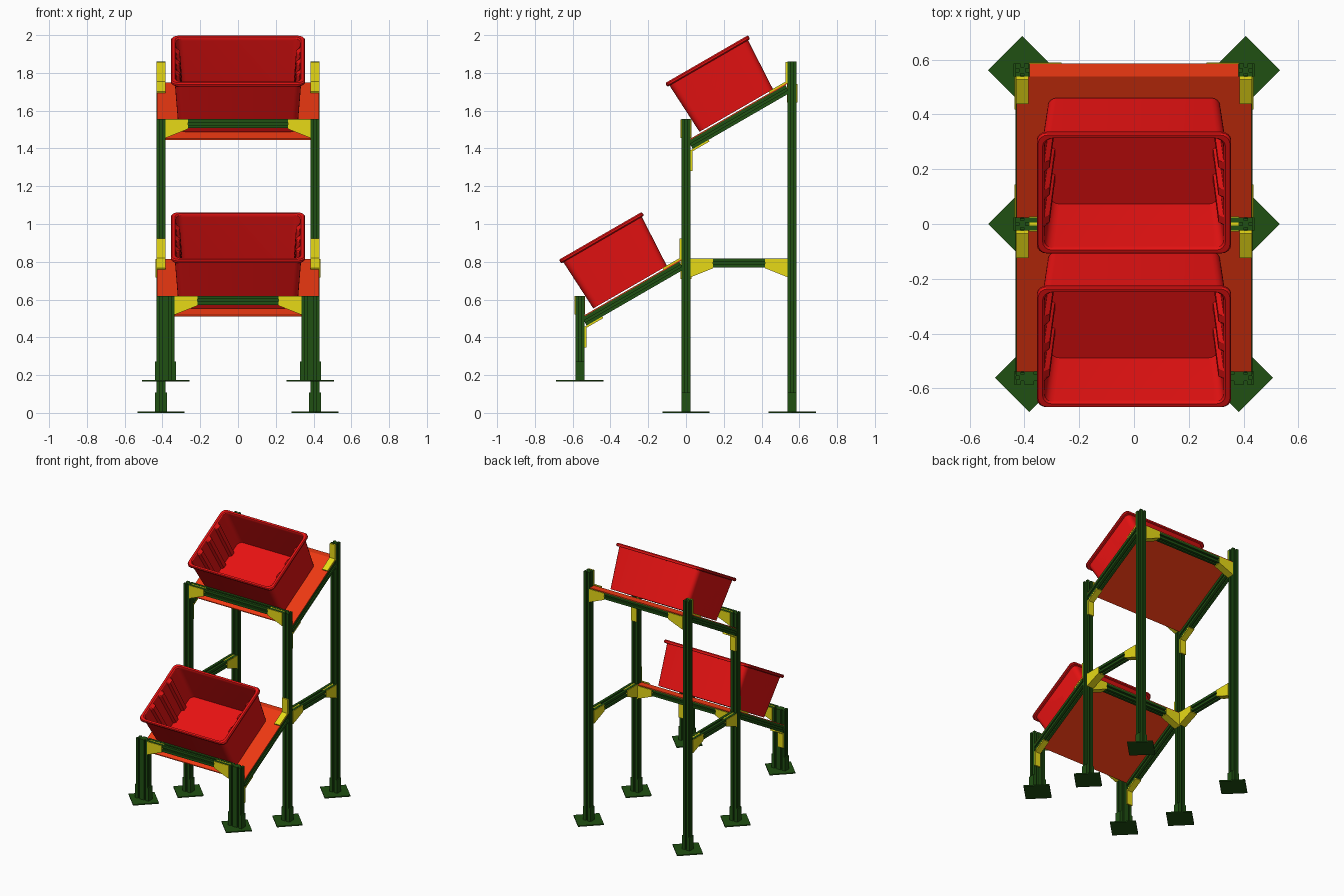
import bpy, bmesh, math
from mathutils import Vector as V, Matrix

if "Cube" in bpy.data.objects:
    bpy.data.objects.remove(bpy.data.objects["Cube"])

def material(name, rgb):
    m = bpy.data.materials.new(name)
    m.diffuse_color = (*rgb, 1)
    m.use_nodes = True
    m.node_tree.nodes["Principled BSDF"].inputs["Base Color"].default_value = m.diffuse_color
    return m

GREEN = material("green_metal", (0.014, 0.08, 0.006))
YELLOW = material("yellow_bracket", (0.8, 0.7, 0.008))
ORANGE = material("orange_sheet", (0.85, 0.04, 0.006))
RED = material("red_plastic", (0.8, 0.006, 0.006))

W = 0.048                      # profile width
H = W / 2
PX = 0.408                     # post centre in x
STEP = V((0, -0.562, -0.935))  # offset from upper to lower shelf
A = math.radians(30)
U = V((0, math.cos(A), math.sin(A)))    # up the slope
N = V((0, -math.sin(A), math.cos(A)))   # shelf normal

def finish(bm, name, mat):
    bmesh.ops.recalc_face_normals(bm, faces=bm.faces)
    me = bpy.data.meshes.new(name)
    bm.to_mesh(me)
    bm.free()
    ob = bpy.data.objects.new(name, me)
    bpy.context.collection.objects.link(ob)
    me.materials.append(mat)
    return ob

def loft(name, rings, mat):
    bm = bmesh.new()
    vs = [[bm.verts.new(p) for p in r] for r in rings]
    for a, b in zip(vs, vs[1:]):
        for i in range(len(a)):
            j = (i + 1) % len(a)
            bm.faces.new((a[i], a[j], b[j], b[i]))
    bm.faces.new(vs[0])
    bm.faces.new(vs[-1])
    return finish(bm, name, mat)

def prism(name, pts, vec, mat):
    pts = [V(p) for p in pts]
    return loft(name, [pts, [p + V(vec) for p in pts]], mat)

def box(name, c, s, mat):
    x, y, z = (k / 2 for k in s)
    c = V(c)
    return prism(name, [c + V(p) for p in ((-x, -y, -z), (x, -y, -z), (x, y, -z), (-x, y, -z))],
                 (0, 0, 2 * z), mat)

# slotted bar cross-section; nx = number of slots across the wide side
def section(nx):
    w, s, d = nx * H, 0.006, 0.012
    cor = [V((-w, -H)), V((w, -H)), V((w, H)), V((-w, H))]
    out = []
    for i in range(4):
        a, b = cor[i], cor[(i + 1) % 4]
        t = (b - a).normalized()
        n = V((-t.y, t.x))
        out.append(a)
        for k in range(nx if i % 2 == 0 else 1):
            m = a + t * (H + k * W)
            out += [m - t * s, m - t * s + n * d, m + t * s + n * d, m + t * s]
    return out

def bar(name, p0, p1, nx=1):
    p0, p1 = V(p0), V(p1)
    d = (p1 - p0).normalized()
    a = V((0, 1, 0)) if abs(d.x) > 0.9 else V((1, 0, 0))
    b = d.cross(a)
    ring = [a * q.x + b * q.y for q in section(nx)]
    loft(name, [[p0 + q for q in ring], [p1 + q for q in ring]], GREEN)

# tapered gusset at a beam end; corner = beam top at the post face
def gusset(name, corner, d):
    c, d = V(corner), V(d)
    side = V((0, 0.056, 0)) if d.x else V((0.056, 0, 0))
    c = c - side / 2
    pts = [c + d * l + V((0, 0, h)) for l, h in ((0, -0.002), (0.12, -0.002), (0.12, -0.052), (0, -0.1))]
    prism(name, pts, side, YELLOW)

def cross_beam(name, y, top, x):
    bar(name, (-x, y, top - H), (x, y, top - H))
    for s in (-1, 1):
        gusset(name + "_gusset", (s * x, y, top), (-s, 0, 0))

# bent strip joining sloped rail and post; sign -1 gives the underside version
def bent_bracket(name, x, corner, sign):
    t, l = 0.01, 0.11
    rel = [V((0, 0, 0)), V((0, 0, l)), V((0, -t, l)),
           V((0, -t, t / math.cos(A) - t * math.tan(A))), -U * l + N * t, -U * l]
    prism(name, [V(corner) + sign * r + V((x - 0.023, 0, 0)) for r in rel], (0.046, 0, 0), YELLOW)

# posts with feet
def post(name, x, y, z0, z1, nx=1):
    bar(name, (x, y, z0 + 0.005), (x, y, z1), nx)
    r = 0.125
    prism(name + "_base_plate", [(x - r, y, z0), (x, y - r, z0), (x + r, y, z0), (x, y + r, z0)],
          (0, 0, 0.008), GREEN)
    for s in (-1, 1):
        box(name + "_foot_cheek", (x + s * (nx * H + 0.004), y, z0 + 0.055), (0.008, W, 0.105), GREEN)

for s in (-1, 1):
    post("rear_post", s * PX, 0.562, 0, 1.86)
    post("middle_post", s * PX, 0, 0, 1.555)
    post("front_post", s * 0.383, -0.562, 0.165, 0.62, 2)
    # level side beam
    bar("side_beam", (s * PX, H, 0.794), (s * PX, 0.562 - H, 0.794))
    gusset("side_beam_front_gusset", (s * PX, H, 0.818), (0, 1, 0))
    gusset("side_beam_rear_gusset", (s * PX, 0.562 - H, 0.818), (0, -1, 0))

# tote outline: rounded rectangle with grooves g deep on the two x sides
def outline(hw, hl, z, g, r=0.035):
    pts = []
    for k, (sx, sy) in enumerate(((1, 1), (-1, 1), (-1, -1), (1, -1))):
        for i in range(5):
            a = math.pi / 2 * (k + i / 4)
            pts.append((sx * (hw - r) + r * math.cos(a), sy * (hl - r) + r * math.sin(a), z))
        if k % 2 == 1:
            for c in (-0.5, 0, 0.5):
                for o, dep in ((-0.026, 0), (-0.015, g), (0.015, g), (0.026, 0)):
                    pts.append((sx * (hw - dep), -sx * (c * hl + o), z))
    # the walk is counter-clockwise: right side is completed after the last corner
    return pts

def tote(name, off):
    g = 0.018
    rings = [outline(0.315, 0.225, 0.002, g), outline(0.335, 0.24, 0.293, g),
             outline(0.338, 0.242, 0.293, 0), outline(0.35, 0.25, 0.293, 0),
             outline(0.355, 0.2535, 0.299, 0), outline(0.355, 0.2535, 0.309, 0),
             outline(0.35, 0.249, 0.316, 0), outline(0.334, 0.236, 0.316, 0),
             outline(0.328, 0.232, 0.309, 0), outline(0.326, 0.231, 0.295, g),
             outline(0.307, 0.217, 0.012, g)]
    # fix the left side order so grooves run along -y, right side along +y
    ob = loft(name, rings, RED)
    ob.matrix_world = Matrix.Translation(V((0, 0.267, 1.599)) + off) @ Matrix.Rotation(A, 4, 'X')
    bpy.context.view_layer.objects.active = ob
    ob.select_set(True)
    bpy.ops.object.shade_smooth_by_angle(angle=math.radians(30))
    ob.select_set(False)

# two sloped shelves, each with rails, sheet, brackets, beams and tote
for lvl, off, fx in (("upper", V((0, 0, 0)), PX - H), ("lower", STEP, 0.335)):
    lo = V((0, H, 1.452)) + off
    hi = V((0, 0.562 - H, 1.452 + (0.562 - W) * math.tan(A))) + off
    th = V((0, 0, 0.006))
    e = V((-0.43, 0, 0))
    prism(lvl + "_sheet", [lo + e, hi + e, hi + e - th, lo + e - th], (0.86, 0, 0), ORANGE)
    box(lvl + "_sheet_rear_flange", hi + V((0, H, -0.003)), (0.764, W, 0.006), ORANGE)
    drop = V((0, 0, 0.006 + H / math.cos(A)))
    for s in (-1, 1):
        x = V((s * PX, 0, 0))
        bar(lvl + "_rail", lo + x - drop, hi + x - drop)
        bent_bracket(lvl + "_rail_top_bracket", s * PX, hi, 1)
        bent_bracket(lvl + "_rail_bottom_bracket", s * PX,
                     lo - V((0, 0, 0.006 + W / math.cos(A))), -1)
    cross_beam(lvl + "_front_beam", off.y, 1.555 + off.z, fx)
    cross_beam(lvl + "_rear_beam", 0.562 + off.y, hi.z - 0.006, PX - H)
    tote(lvl + "_tote", off)
